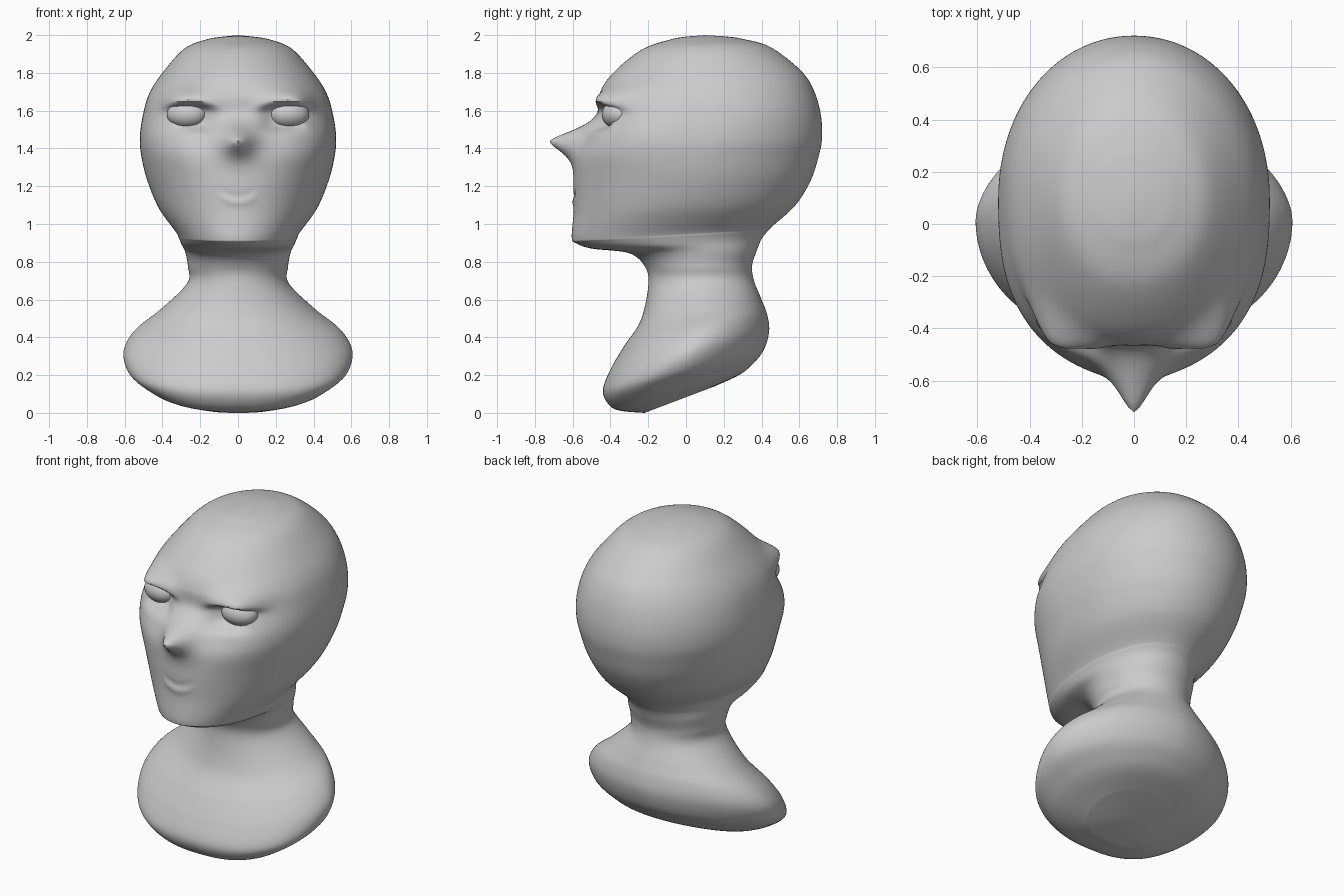
import bpy, bmesh, math
from mathutils import Vector

if "Cube" in bpy.data.objects:
    bpy.data.objects.remove(bpy.data.objects["Cube"])

grey = bpy.data.materials.new("clay grey")
grey.diffuse_color = (0.6, 0.6, 0.6, 1)
grey.use_nodes = True
grey.node_tree.nodes["Principled BSDF"].inputs["Base Color"].default_value = grey.diffuse_color

# Cross-sections, crown to base:
# front y, front z, back y, back z, half width
RINGS = [
    (0.00, 1.992, 0.20, 1.994, 0.07),
    (-0.09, 1.975, 0.30, 1.98, 0.165),
    (-0.24, 1.92, 0.45, 1.935, 0.285),
    (-0.395, 1.79, 0.61, 1.81, 0.40),
    (-0.46, 1.68, 0.68, 1.70, 0.47),
    (-0.465, 1.57, 0.715, 1.57, 0.505),
    (-0.53, 1.45, 0.72, 1.45, 0.52),
    (-0.58, 1.35, 0.70, 1.35, 0.51),
    (-0.595, 1.23, 0.66, 1.23, 0.48),
    (-0.595, 1.07, 0.58, 1.10, 0.42),
    (-0.605, 0.93, 0.46, 0.99, 0.33),
    (-0.585, 0.90, 0.43, 0.96, 0.315),
    (-0.50, 0.87, 0.40, 0.92, 0.30),
    (-0.30, 0.845, 0.375, 0.86, 0.28),
    (-0.215, 0.77, 0.35, 0.78, 0.265),
    (-0.20, 0.67, 0.36, 0.70, 0.27),
    (-0.24, 0.49, 0.40, 0.60, 0.41),
    (-0.33, 0.35, 0.43, 0.52, 0.545),
    (-0.40, 0.23, 0.44, 0.43, 0.605),
    (-0.44, 0.12, 0.41, 0.33, 0.58),
    (-0.41, 0.045, 0.35, 0.255, 0.48),
    (-0.35, 0.012, 0.28, 0.20, 0.385),
    (-0.22, 0.0, 0.15, 0.14, 0.25),
]
SEG, SUB = 160, 10


def spline(a, b, c, d, t):
    return [0.5 * (2 * q + (r - p) * t + (2 * p - 5 * q + 4 * r - s) * t * t
                   + (3 * q - p - 3 * r + s) * t ** 3)
            for p, q, r, s in zip(a, b, c, d)]


def bell(v, s):
    return math.exp(-(v / s) ** 2)


def step(a, b, v):
    t = min(1, max(0, (v - a) / (b - a)))
    return t * t * (3 - 2 * t)


def squareness(front_z, back_z):
    """Broad brow and chest, slightly pinched upper back."""
    front = 2.05 + 0.65 * bell(front_z - 1.52, 0.18) + 0.45 * bell(front_z, 0.15)
    back = 2.05 - 0.3 * bell(back_z - 0.42, 0.22)
    return front, back


def sculpt(p):
    """Push the front of the face into sockets, brows, nose and mouth."""
    x, y, z = p
    ax = abs(x)
    if y > -0.15 or z < 1.0:
        return p
    # eye sockets
    k = 0.85 * math.exp(-((ax - 0.27) / 0.13) ** 4 - ((z - 1.57) / 0.07) ** 4)
    y += (max(y, -0.39) - y) * k
    # brow ridges
    bz = 1.655 - 1.2 * (ax - 0.25) ** 2
    k = step(0.04, 0.15, ax) * (1 - step(0.31, 0.44, ax))
    k *= bell(z - bz, 0.055 if z > bz else 0.03)
    y += (min(y, -0.478 + 4 * max(0, ax - 0.25) ** 2) - y) * k
    # pointed nose
    d = math.hypot(x / 0.085, (z - 1.44) / 0.075)
    y -= 0.185 * math.exp(-d ** 1.6)
    # smiling lips
    lip = 1.115 + 4 * x * x
    k = 1 - step(0.06, 0.115, ax)
    y -= 0.008 * k * bell(z - lip, 0.018)
    y += 0.006 * k * bell(z - lip - 0.028, 0.014)
    return Vector((x, y, z))


# Head, neck and shoulders as one loft
bm = bmesh.new()
sections = []
n = len(RINGS)
for i in range(n - 1):
    quad = [RINGS[max(0, min(n - 1, i + o))] for o in (-1, 0, 1, 2)]
    sections += [spline(*quad, k / SUB) for k in range(SUB)]
sections.append(RINGS[-1])

loops = []
for yf, zf, yb, zb, w in sections:
    front, back = squareness(zf, zb)
    loop = []
    for j in range(SEG):
        a = 2 * math.pi * j / SEG
        s, c = math.sin(a), -math.cos(a)
        e = front if c < 0 else back
        r = (abs(s) ** e + abs(c) ** e) ** (-1 / e)
        t = 0.5 + 0.5 * r * c
        p = Vector((w * r * s, yf + (yb - yf) * t, max(0, zf + (zb - zf) * t)))
        loop.append(bm.verts.new(sculpt(p)))
    loops.append(loop)
for a, b in zip(loops, loops[1:]):
    for j in range(SEG):
        k = (j + 1) % SEG
        bm.faces.new((a[j], b[j], b[k], a[k]))
for loop, tip in ((loops[0], (0, 0.1, 2.0)), (loops[-1], (0, -0.03, 0.075))):
    v = bm.verts.new(tip)
    for j in range(SEG):
        bm.faces.new((loop[j], loop[(j + 1) % SEG], v))
bmesh.ops.recalc_face_normals(bm, faces=bm.faces)
mesh = bpy.data.meshes.new("bust")
bm.to_mesh(mesh)
bm.free()
bust = bpy.data.objects.new("bust", mesh)
bpy.context.collection.objects.link(bust)
parts = [bust]

# Eyeballs
for side, name in ((-1, "right_eye"), (1, "left_eye")):
    bpy.ops.mesh.primitive_uv_sphere_add(segments=32, ring_count=20, radius=1,
                                         location=(side * 0.27, -0.365, 1.58))
    eye = bpy.context.object
    eye.name = name
    eye.scale = (0.108, 0.08, 0.074)
    eye.rotation_euler.z = side * 0.2
    parts.append(eye)

for ob in parts:
    ob.data.materials.append(grey)
    bpy.ops.object.select_all(action="DESELECT")
    ob.select_set(True)
    bpy.context.view_layer.objects.active = ob
    bpy.ops.object.shade_smooth_by_angle(angle=math.radians(40))
